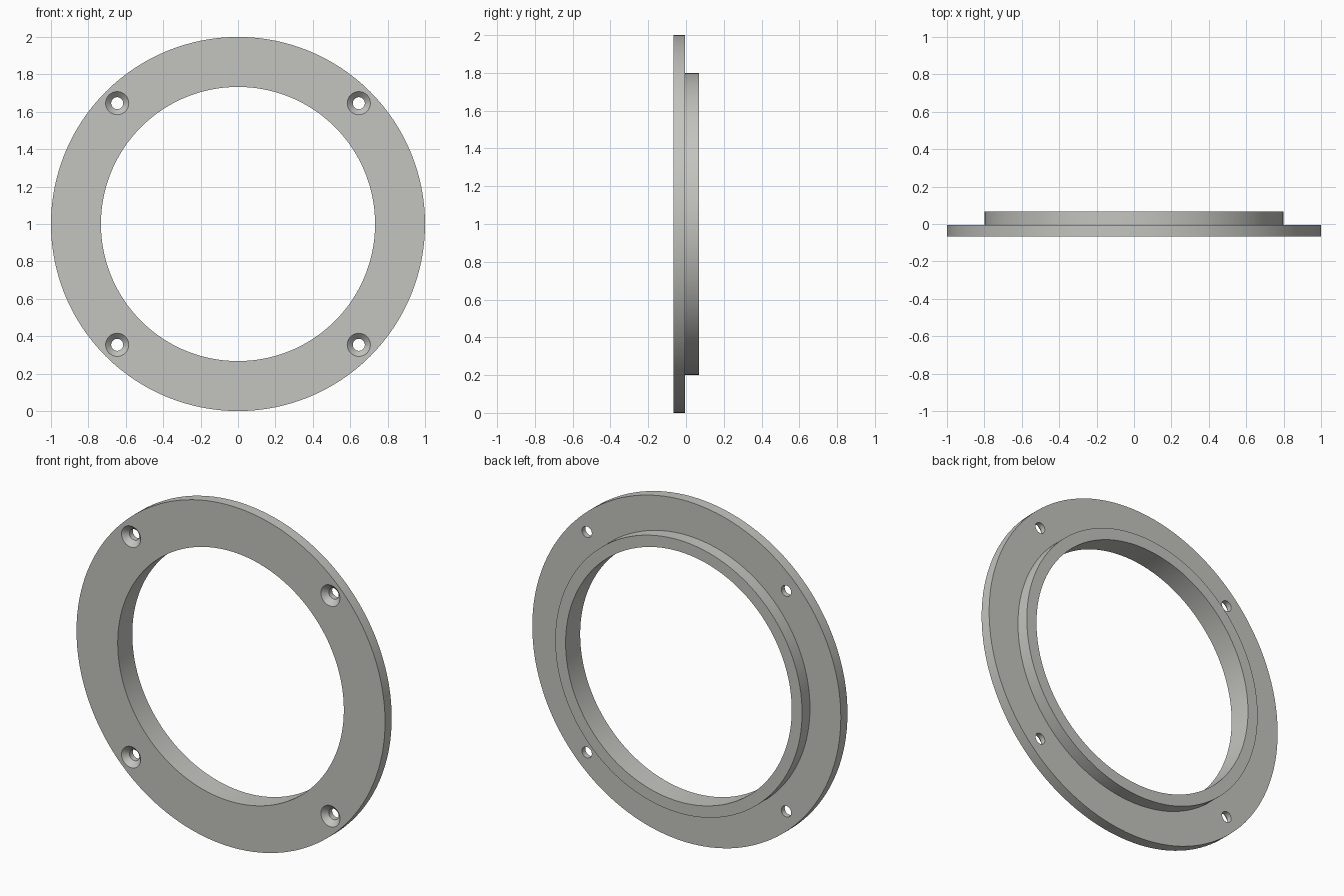
import bpy, bmesh, math
from mathutils import Matrix, Vector

if "Cube" in bpy.data.objects:
    bpy.data.objects.remove(bpy.data.objects["Cube"])

FRONT, STEP, BACK = -0.067, -0.005, 0.068   # flange front, flange back, collar back
OUTER, COLLAR, BORE = 1.0, 0.80, 0.733
HOLE_OFFSET = 0.646

metal = bpy.data.materials.new("warm grey metal")
metal.diffuse_color = (0.55, 0.55, 0.52, 1)
metal.use_nodes = True
metal.node_tree.nodes["Principled BSDF"].inputs["Base Color"].default_value = metal.diffuse_color


def lathe(bm, profile, centre, steps):
    """Revolve a closed (radius, y) profile about a y-parallel axis through centre."""
    verts = [bm.verts.new(Vector((r, y, 0)) + centre) for r, y in profile]
    edges = [bm.edges.new((verts[i], verts[(i + 1) % len(verts)])) for i in range(len(verts))]
    bmesh.ops.spin(bm, geom=verts + edges, cent=centre, axis=(0, 1, 0),
                   angle=math.tau, steps=steps, use_merge=True)


def finish(bm, name):
    bmesh.ops.remove_doubles(bm, verts=bm.verts, dist=1e-5)
    bmesh.ops.recalc_face_normals(bm, faces=bm.faces)
    mesh = bpy.data.meshes.new(name)
    bm.to_mesh(mesh)
    bm.free()
    mesh.materials.append(metal)
    obj = bpy.data.objects.new(name, mesh)
    bpy.context.collection.objects.link(obj)
    return obj


# Flange with raised collar on the back, open bore through both
bm = bmesh.new()
lathe(bm, [(BORE, FRONT), (OUTER, FRONT), (OUTER, STEP), (COLLAR, STEP),
           (COLLAR, BACK), (BORE, BACK)], Vector((0, 0, 1)), 128)
ring = finish(bm, "flange_ring")

# Countersunk screw holes: cone at the front, straight drill behind
bm = bmesh.new()
for sx in (-1, 1):
    for sz in (-1, 1):
        place = Vector((sx * HOLE_OFFSET, 0, 1 + sz * HOLE_OFFSET))
        # radii at successive depths, capped at both ends
        rings = []
        for r, y in [(0.072, FRONT - 0.01), (0.032, FRONT + 0.03), (0.032, 0.02)]:
            rings.append([bm.verts.new(place + Vector((r * math.cos(a), y, r * math.sin(a))))
                          for a in (math.tau * i / 32 for i in range(32))])
        for a, b in zip(rings, rings[1:]):
            for i in range(32):
                j = (i + 1) % 32
                bm.faces.new((a[i], a[j], b[j], b[i]))
        bm.faces.new(rings[0])
        bm.faces.new(rings[-1])
cutter = finish(bm, "screw_hole_cutter")

cut = ring.modifiers.new("screw holes", 'BOOLEAN')
cut.operation = 'DIFFERENCE'
cut.solver = 'EXACT'
cut.object = cutter
bpy.context.view_layer.objects.active = ring
ring.select_set(True)
bpy.ops.object.modifier_apply(modifier=cut.name)
bpy.data.objects.remove(cutter)

# Smooth curved walls, crisp rims
bpy.ops.object.shade_smooth_by_angle(angle=math.radians(30))
